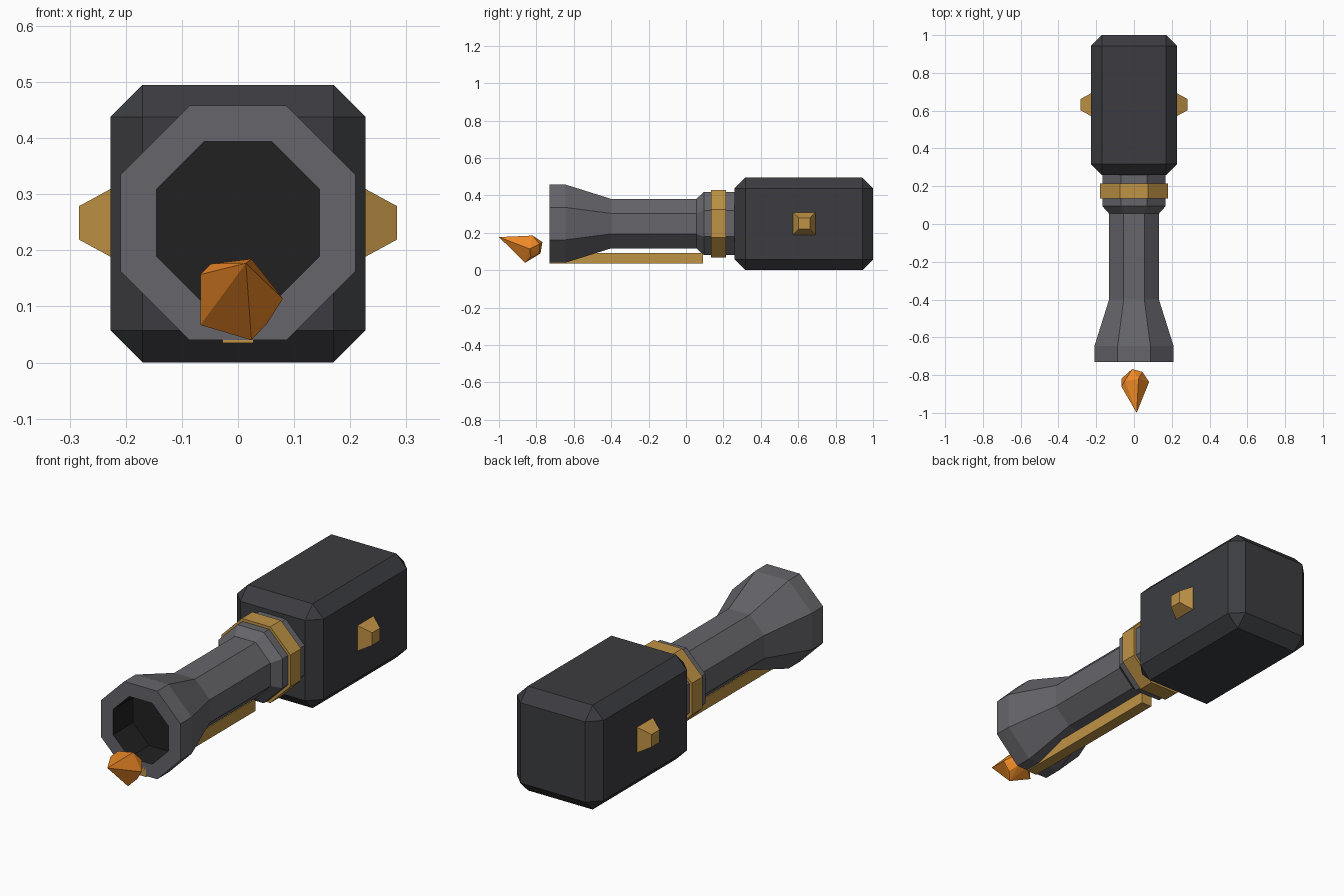
import bpy, bmesh, math

if "Cube" in bpy.data.objects:
    bpy.data.objects.remove(bpy.data.objects["Cube"])

AXIS_Z = 0.249


def material(name, rgb):
    m = bpy.data.materials.new(name)
    m.diffuse_color = (*rgb, 1)
    m.use_nodes = True
    m.node_tree.nodes["Principled BSDF"].inputs["Base Color"].default_value = m.diffuse_color
    return m


BLACK = material("dark_casing", (0.045, 0.046, 0.052))
GREY = material("grey_metal", (0.13, 0.13, 0.145))
BORE = material("bore_black", (0.015, 0.015, 0.016))
BRASS = material("brass", (0.52, 0.29, 0.06))
ORANGE = material("flame_orange", (0.85, 0.25, 0.02))


def finish(name, bm, *mats):
    bmesh.ops.recalc_face_normals(bm, faces=bm.faces)
    me = bpy.data.meshes.new(name)
    bm.to_mesh(me)
    bm.free()
    ob = bpy.data.objects.new(name, me)
    bpy.context.collection.objects.link(ob)
    for m in mats:
        me.materials.append(m)
    return ob


def box(name, lo, hi, mat, bevel=0):
    bm = bmesh.new()
    bmesh.ops.create_cube(bm, size=1)
    for v in bm.verts:
        v.co = [(a + b) / 2 + c * (b - a) for a, b, c in zip(lo, hi, v.co)]
    if bevel:
        bmesh.ops.bevel(bm, geom=bm.edges[:], offset=bevel, segments=1, affect='EDGES')
    return finish(name, bm, mat)


def octagon_loft(name, profile, mats, dark_from=None):
    """Eight-sided tube along y from (y, half width across flats) pairs."""
    bm = bmesh.new()
    rings = []
    for y, apothem in profile:
        r = apothem / math.cos(math.pi / 8)
        angles = [(k + 0.5) * math.pi / 4 for k in range(8)]
        rings.append([bm.verts.new((r * math.cos(a), y, AXIS_Z + r * math.sin(a))) for a in angles])
    for i, (a, b) in enumerate(zip(rings, rings[1:])):
        for k in range(8):
            f = bm.faces.new((a[k], a[(k + 1) % 8], b[(k + 1) % 8], b[k]))
            f.material_index = int(dark_from is not None and i >= dark_from)
    bm.faces.new(rings[0])
    bm.faces.new(rings[-1]).material_index = int(dark_from is not None)
    return finish(name, bm, *mats)


# Rear casing with chamfered edges
box("casing", (-0.227, 0.26, 0), (0.227, 1.0, 0.495), BLACK, 0.057)

# Barrel with collar, flared muzzle and recessed bore
octagon_loft("barrel", [(0.28, 0.168), (0.095, 0.168), (0.055, 0.132), (-0.40, 0.132),
                        (-0.645, 0.209), (-0.73, 0.209), (-0.73, 0.145), (-0.58, 0.145)],
             (GREY, BORE), dark_from=6)

# Brass band and underside rail
octagon_loft("collar_band", [(0.135, 0.181), (0.215, 0.181)], (BRASS,))
box("under_rail", (-0.028, -0.73, 0.035), (0.028, 0.09, 0.092), BRASS)

# Tapered side knobs
for side, name in ((-1, "left_knob"), (1, "right_knob")):
    bm = bmesh.new()
    bmesh.ops.create_cube(bm, size=2)
    for v in bm.verts:
        outer = v.co.x * side > 0
        h = 0.03 if outer else 0.061
        v.co = (side * (0.283 if outer else 0.226), 0.632 + h * v.co.y, 0.249 + h * v.co.z)
    finish(name, bm, BRASS)

# Faceted pilot flame, pointed at the front
flame = [(0.014, -1, 0.177), (0.024, -0.82, 0.185), (-0.048, -0.83, 0.176), (-0.067, -0.86, 0.157),
         (-0.067, -0.82, 0.067), (0.024, -0.86, 0.04), (0.08, -0.836, 0.114), (0.052, -0.83, 0.07),
         (-0.013, -0.89, 0.1), (0.04, -0.89, 0.117), (-0.01, -0.768, 0.15), (0.045, -0.783, 0.14),
         (-0.01, -0.778, 0.09), (0.03, -0.785, 0.09)]
bm = bmesh.new()
hull = bmesh.ops.convex_hull(bm, input=[bm.verts.new(p) for p in flame])
loose = [v for v in bm.verts if not v.link_faces]
bmesh.ops.delete(bm, geom=loose, context='VERTS')
finish("pilot_flame", bm, ORANGE)
